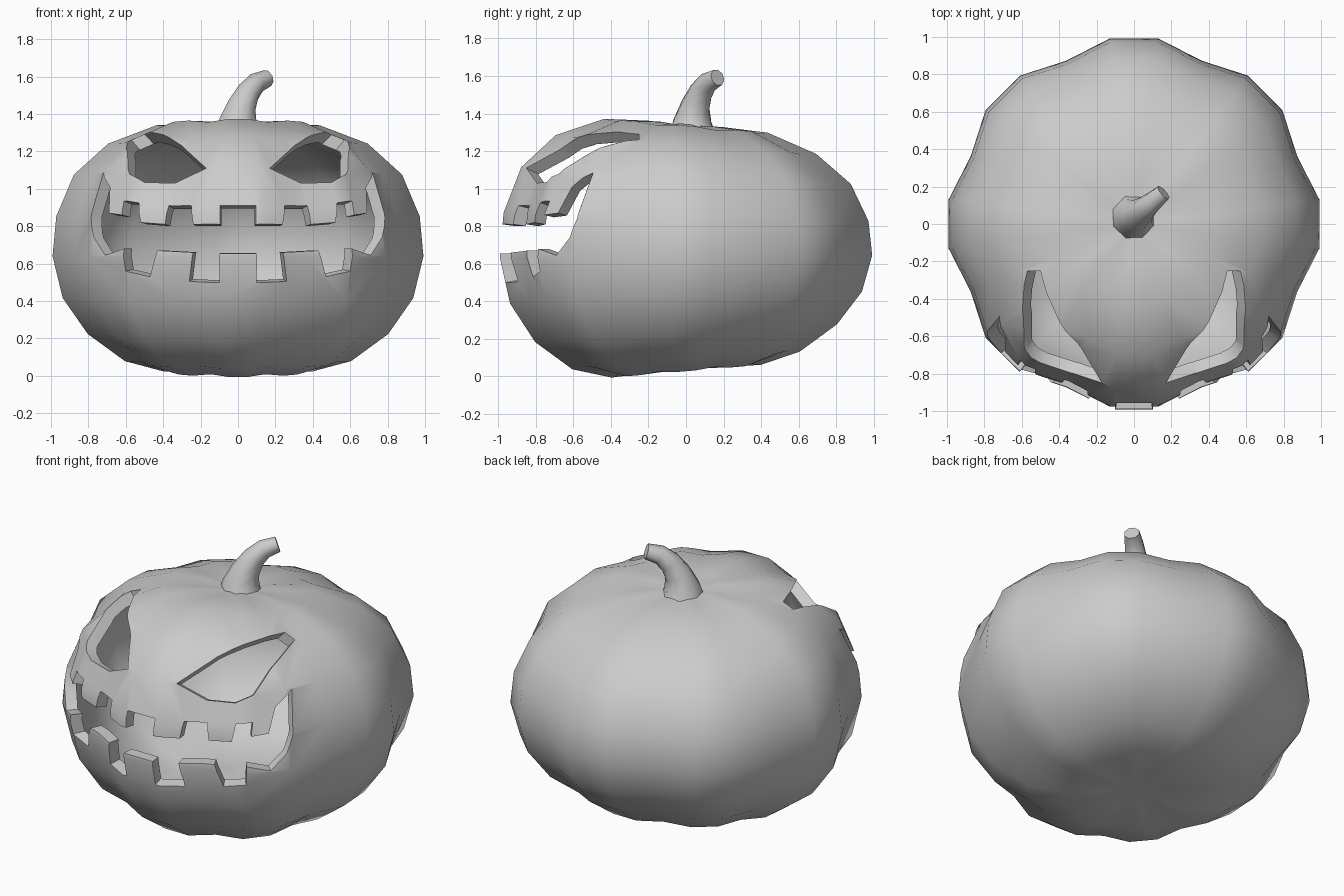
import bpy, bmesh, math
from mathutils import Vector
from mathutils.bvhtree import BVHTree

if "Cube" in bpy.data.objects:
    bpy.data.objects.remove(bpy.data.objects["Cube"])

grey = bpy.data.materials.new("plain grey")
grey.use_nodes = True
grey.diffuse_color = (0.6, 0.6, 0.6, 1)
grey.node_tree.nodes["Principled BSDF"].inputs["Base Color"].default_value = (0.6, 0.6, 0.6, 1)


def make_object(name, bm):
    bmesh.ops.recalc_face_normals(bm, faces=bm.faces)
    mesh = bpy.data.meshes.new(name)
    bm.to_mesh(mesh)
    mesh.materials.append(grey)
    obj = bpy.data.objects.new(name, mesh)
    bpy.context.collection.objects.link(obj)
    return obj


def loft(rings, bm):
    """Bridge consecutive closed loops of points; returns the vertex rings."""
    rows = [[bm.verts.new(p) for p in ring] for ring in rings]
    for a, b in zip(rows, rows[1:]):
        n = len(a)
        for i in range(n):
            j = (i + 1) % n
            bm.faces.new((a[i], a[j], b[j], b[i]))
    return rows


def smooth(obj, angle):
    bpy.ops.object.select_all(action='DESELECT')
    obj.select_set(True)
    bpy.context.view_layer.objects.active = obj
    bpy.ops.object.shade_smooth_by_angle(angle=math.radians(angle))


# Pumpkin body: lathe profile with eight lobes, three segments per lobe
MID = 0.68
SEGMENTS = 24
profile = [(0.2, 0.035), (0.4, 0.028), (0.61, 0.085), (0.81, 0.23), (0.945, 0.42),
           (1.0, 0.64), (0.98, 0.85), (0.885, 1.07), (0.70, 1.235), (0.44, 1.335), (0.2, 1.345)]


def body_point(r, z, i):
    valley = i % 3 == 2
    a = math.radians(-7.5 + 15 * i)
    r *= 0.945 if valley else 1.0
    z = MID + (z - MID) * (0.985 if valley else 1.0)
    y = r * math.sin(a)
    # taller toward the front
    return Vector((r * math.cos(a), y, MID + (z - MID) * (1 - 0.13 * y)))


bm = bmesh.new()
rows = loft([[body_point(r, z, i) for i in range(SEGMENTS)] for r, z in profile], bm)
for row, z in ((rows[0], 0.045), (rows[-1], 1.33)):
    pole = bm.verts.new((0, 0, z))
    for i in range(SEGMENTS):
        bm.faces.new((row[i], row[(i + 1) % SEGMENTS], pole))
bmesh.ops.recalc_face_normals(bm, faces=bm.faces)
surface = BVHTree.FromBMesh(bm)
body = make_object("pumpkin_body", bm)
shell = body.modifiers.new("shell", 'SOLIDIFY')
shell.thickness = 0.07
shell.offset = -1

# Carved openings: outlines in x and z, widened outward from the middle of the body
eye = [(0.17, 1.11), (0.30, 1.23), (0.55, 1.29), (0.59, 1.19), (0.58, 1.08), (0.50, 1.035), (0.34, 1.03)]
upper_lip = [(0.095, 0.91), (0.095, 0.81), (0.24, 0.81), (0.25, 0.91), (0.37, 0.91), (0.39, 0.81),
             (0.52, 0.82), (0.53, 0.925), (0.61, 0.935), (0.62, 0.86), (0.69, 0.87), (0.685, 1.01)]
lower_lip = [(0.72, 1.085), (0.785, 0.84), (0.77, 0.74), (0.71, 0.645), (0.61, 0.68), (0.60, 0.56),
             (0.47, 0.53), (0.43, 0.67), (0.24, 0.66), (0.26, 0.505), (0.10, 0.50), (0.10, 0.655)]
half_mouth = upper_lip + lower_lip


def mirrored(outline):
    return [(-x, z) for x, z in reversed(outline)]


def cutter(name, outline):
    apex = Vector((0, 0, MID))
    rays = []
    for x, z in outline:
        hit = surface.ray_cast(Vector((x, -3, z)), Vector((0, 1, 0)))[0]
        d = hit - apex
        rays.append(d / -d.y)
    bm = bmesh.new()
    rows = loft([[apex + d * depth for d in rays] for depth in (0.25, 1.5)], bm)
    for row in rows:
        bm.faces.new(row)
    obj = make_object(name, bm)
    obj.hide_render = True
    return obj


cutters = [cutter("left_eye_cutter", eye),
           cutter("right_eye_cutter", mirrored(eye)),
           cutter("mouth_cutter", half_mouth + mirrored(half_mouth))]
for c in cutters:
    cut = body.modifiers.new("carve", 'BOOLEAN')
    cut.operation = 'DIFFERENCE'
    cut.solver = 'EXACT'
    cut.object = c
bpy.context.view_layer.objects.active = body
for name in [m.name for m in body.modifiers]:
    bpy.ops.object.modifier_apply(modifier=name)
for c in cutters:
    bpy.data.objects.remove(c)
smooth(body, 50)

# Stem: tapered eight-sided tube bending to the back left
path = [((0.0, 0.035, 1.29), 0.135), ((0.0, 0.035, 1.36), 0.108), ((0.02, 0.05, 1.44), 0.082),
        ((0.055, 0.08, 1.515), 0.066), ((0.10, 0.118, 1.567), 0.056), ((0.158, 0.168, 1.592), 0.046)]
points = [Vector(p) for p, _ in path]
rings = []
for k, (p, r) in enumerate(path):
    tangent = points[min(k + 1, len(path) - 1)] - points[max(k - 1, 0)]
    turn = Vector((0, 0, 1)).rotation_difference(tangent)
    rings.append([points[k] + turn @ Vector((r * math.cos(a), r * math.sin(a), 0))
                  for a in (math.radians(22.5 + 45 * i) for i in range(8))])
bm = bmesh.new()
rows = loft(rings, bm)
bm.faces.new(rows[0])
bm.faces.new(rows[-1])
stem = make_object("stem", bm)
smooth(stem, 50)
